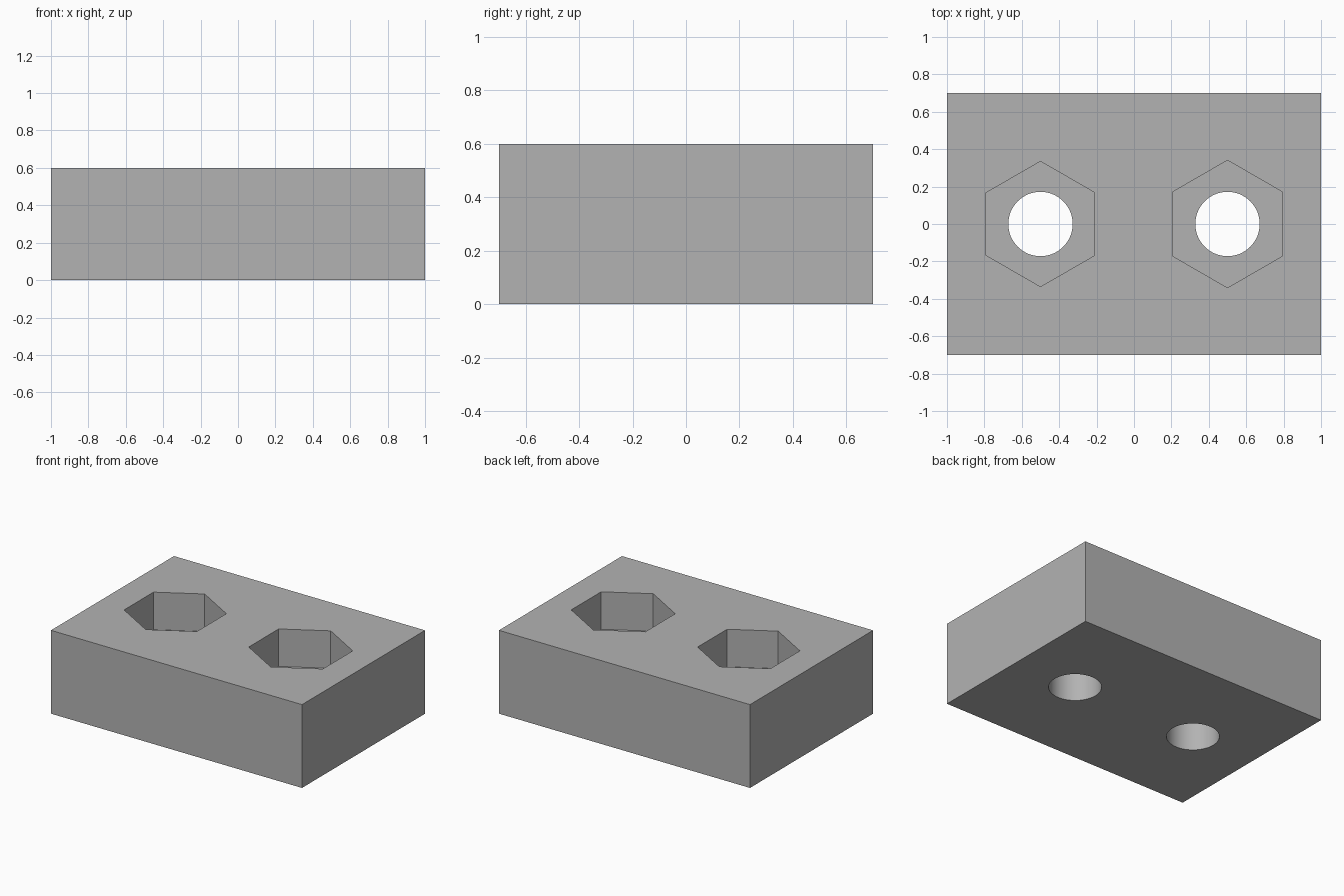
import bpy
import math

if "Cube" in bpy.data.objects:
    bpy.data.objects.remove(bpy.data.objects["Cube"])

WIDTH, DEPTH, HEIGHT = 2.0, 1.4, 0.6
POCKET_DEPTH = 0.27
BORE_RADIUS = 0.172

grey = bpy.data.materials.new("plain grey")
grey.diffuse_color = (0.45, 0.45, 0.45, 1.0)
grey.use_nodes = True
grey.node_tree.nodes["Principled BSDF"].inputs["Base Color"].default_value = grey.diffuse_color

# Solid rectangular block
bpy.ops.mesh.primitive_cube_add(size=1, location=(0, 0, HEIGHT / 2))
block = bpy.context.object
block.name = "block"
block.scale = (WIDTH, DEPTH, HEIGHT)
bpy.ops.object.transform_apply(location=True, rotation=False, scale=True)
block.data.materials.append(grey)


def cut(name, sides, radius, x, z_low, z_high):
    """Subtract a vertical prism from the block."""
    bpy.ops.mesh.primitive_cylinder_add(
        vertices=sides, radius=radius, depth=z_high - z_low,
        location=(x, 0, (z_low + z_high) / 2))
    cutter = bpy.context.object
    cutter.name = name
    cutter.hide_render = True
    cutter.data.materials.append(grey)
    mod = block.modifiers.new(name, 'BOOLEAN')
    mod.operation = 'DIFFERENCE'
    mod.solver = 'EXACT'
    mod.object = cutter
    bpy.ops.object.select_all(action='DESELECT')
    block.select_set(True)
    bpy.context.view_layer.objects.active = block
    bpy.ops.object.modifier_apply(modifier=mod.name)
    bpy.data.objects.remove(cutter, do_unlink=True)


# Hexagonal nut pockets (points along y) with round through holes;
# the right pocket is slightly wider across its flats
for x, flats in ((-0.5, 0.58), (0.5, 0.59)):
    cut("pocket_cutter", 6, flats / 2 / math.cos(math.pi / 6), x,
        HEIGHT - POCKET_DEPTH, HEIGHT + 0.2)
    cut("bore_cutter", 64, BORE_RADIUS, x, -0.2, HEIGHT + 0.2)

# Smooth bores, crisp edges elsewhere
bpy.ops.object.shade_smooth_by_angle(angle=math.radians(30))
